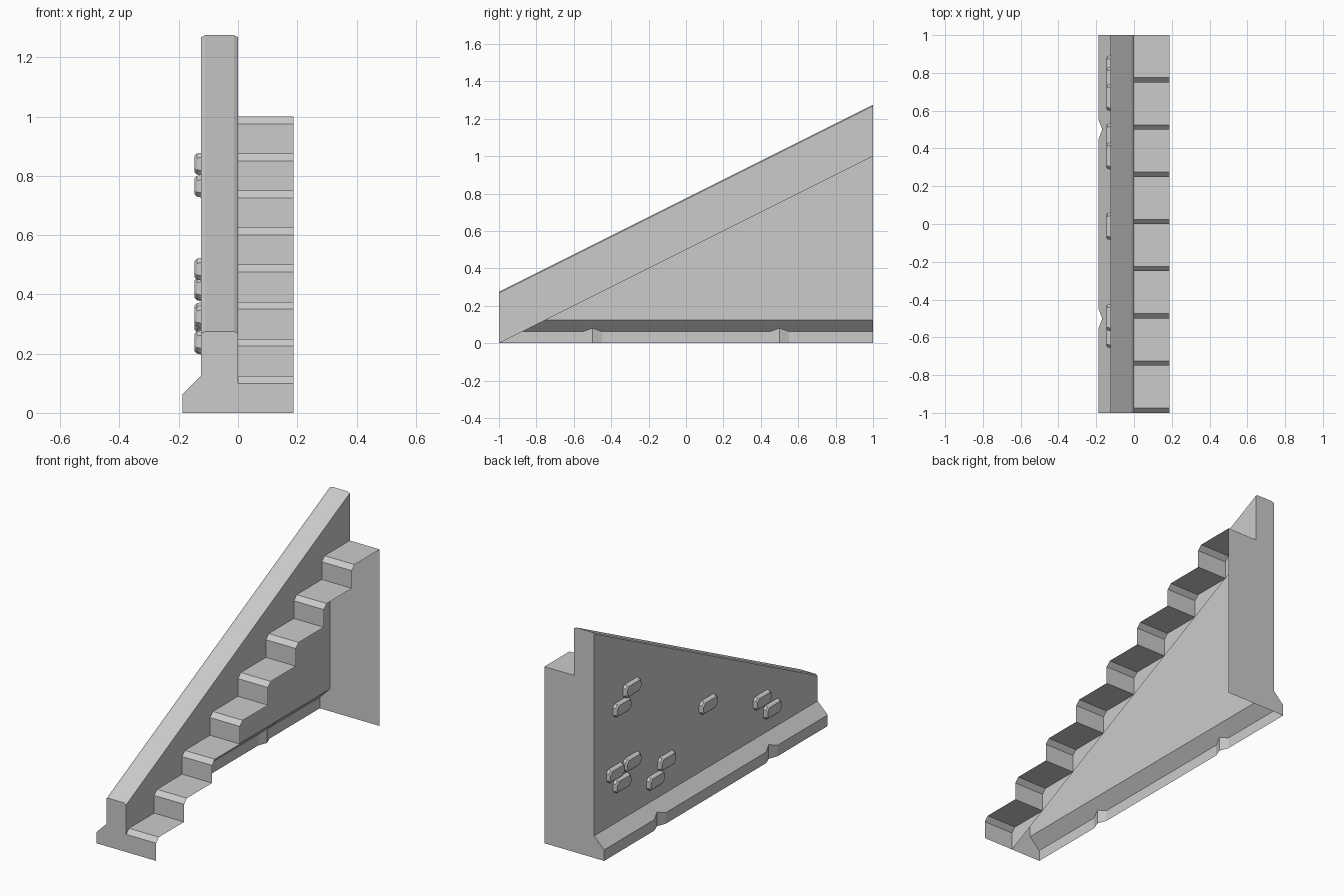
import bpy
from mathutils import Vector

if "Cube" in bpy.data.objects:
    bpy.data.objects.remove(bpy.data.objects["Cube"])

HALF = 0.1875      # half of the overall width
FACE = -0.125      # outer face of the side wall


def make(name, verts, faces, towards=None):
    mesh = bpy.data.meshes.new(name)
    mesh.from_pydata(verts, [], faces)
    mesh.update()
    if towards and mesh.polygons[0].normal.dot(Vector(towards)) < 0:
        mesh.flip_normals()
    ob = bpy.data.objects.new(name, mesh)
    bpy.context.collection.objects.link(ob)
    return ob


def loft(name, rings, closed=False, towards=None):
    n = len(rings[0])
    verts = [p for r in rings for p in r]
    faces = []
    for i in range(len(rings) - 1):
        for j in range(n if closed else n - 1):
            k = (j + 1) % n
            faces.append((i * n + j, i * n + k, (i + 1) * n + k, (i + 1) * n + j))
    if closed:
        faces.append(tuple(range((len(rings) - 1) * n, len(rings) * n)))
    return make(name, verts, faces, towards)


def section(y, notch=False):
    # wall cross-section: plinth, outer face, bevelled coping, inner face
    low = (y + 1) / 2
    top = low + 0.275
    px, pz = (-0.168, 0.0805) if notch else (-HALF, 0.0625)
    pts = [(px, 0), (px, pz), (FACE, 0.125), (FACE, top - 0.007), (-0.111, top),
           (-0.014, top), (0, top - 0.007), (0, low)]
    return [(x, y, z) for x, z in pts]


# Side wall with rising coping and two V notches in the plinth
stations = [-1, -0.55, -0.5, -0.45, 0.45, 0.5, 0.55, 1]
rings = [section(y, abs(y) == 0.5) for y in stations]
loft("side_wall", rings, towards=(-1, 0, 0))

# Closed front end of the wall, and the full back panel
front = rings[0]
make("wall_front_end", front, [tuple(range(len(front)))], (0, -1, 0))
back = rings[-1] + [(HALF, 1, 1), (HALF, 1, 0)]
make("back_panel", back, [tuple(range(len(back)))], (0, 1, 0))

# Eight steps with chamfered nosings, open at the side and below
profile = [(-1, 0)]
for i in range(8):
    y, z = -1 + 0.25 * i, 0.125 * (i + 1)
    profile += [(y, z - 0.025), (y + 0.025, z), (y + 0.25, z)]
loft("steps", [[(x, y, z) for y, z in profile] for x in (0, HALF)], towards=(0, -1, 0))

# Raised stones on the outer face: tapered, clipped-corner blocks
def stone_ring(x, cy, cz, inset):
    w, h, c = 0.072 - inset, 0.038 - inset, 0.016
    corners = [(-w, -h + c), (-w + c, -h), (w - c, -h), (w, -h + c),
               (w, h - c), (w - c, h), (-w + c, h), (-w, h - c)]
    return [(x, cy + a, cz + b) for a, b in corners]


stones = [(0.67, 0.84), (0.76, 0.765), (-0.012, 0.485), (-0.495, 0.325), (-0.585, 0.24),
          (0.36, 0.307), (0.46, 0.235), (0.67, 0.42), (0.82, 0.415), (0.76, 0.335)]
for cy, cz in stones:
    loft("wall_stone", [stone_ring(FACE, cy, cz, 0), stone_ring(-0.139, cy, cz, 0.003),
                        stone_ring(-0.146, cy, cz, 0.01)],
         closed=True, towards=(0, -1, -1))
